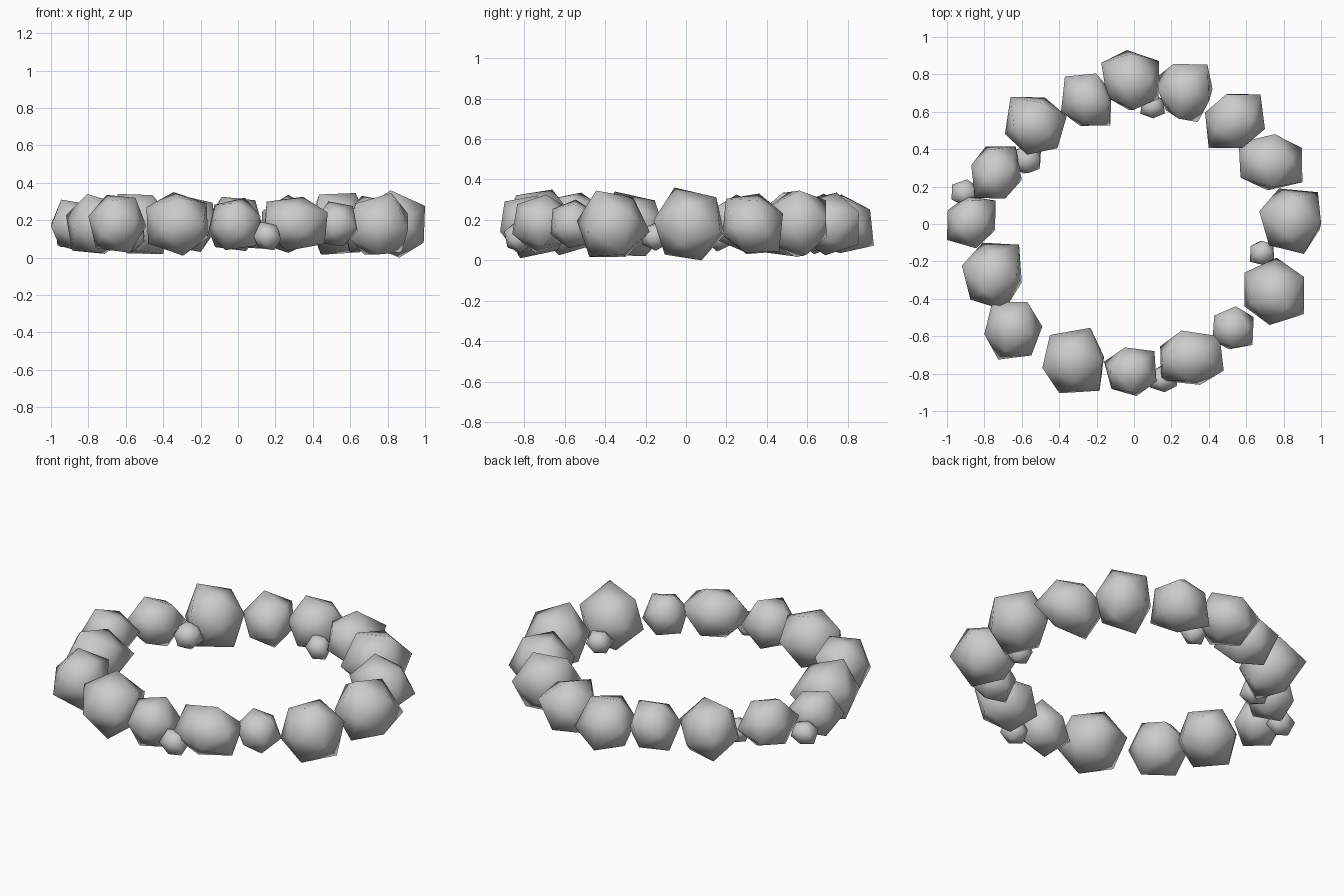
import bpy, bmesh, math, random
from mathutils import Vector, Euler

if "Cube" in bpy.data.objects:
    bpy.data.objects.remove(bpy.data.objects["Cube"])

random.seed(7)

# Base twelve-cornered stone
bm = bmesh.new()
bmesh.ops.create_icosphere(bm, subdivisions=1, radius=1)
bm.verts.index_update()
BASE = [v.co.copy() for v in bm.verts]
FACES = [[v.index for v in f.verts] for f in bm.faces]
bm.free()


def fit(points, size):
    """Scale points so their bounding box has the wanted size, centred at 0."""
    lo = [min(p[i] for p in points) for i in range(3)]
    hi = [max(p[i] for p in points) for i in range(3)]
    s = [size[i] / (hi[i] - lo[i]) for i in range(3)]
    pts = [Vector([(p[i] - (lo[i] + hi[i]) / 2) * s[i] for i in range(3)]) for p in points]
    return pts, max(s) / min(s)


def stone(name, centre, size, corners, jitter=0.12, tries=900):
    """Irregular stone turned so that its outline corners face the given angles."""
    dirs = [Vector((math.cos(math.radians(a)), math.sin(math.radians(a)), 0)) for a in corners]
    best, best_score = None, -1e9
    for _ in range(tries):
        rot = Euler([random.uniform(0, math.tau) for _ in range(3)]).to_matrix()
        raw = [rot @ (p * random.uniform(1 - jitter, 1 + jitter)) for p in BASE]
        pts, stretch = fit(raw, size)
        score = sum(max(p.dot(d) for p in pts) for d in dirs) / max(size) - 0.5 * (stretch - 1)
        if score > best_score:
            best, best_score = pts, score
    mesh = bpy.data.meshes.new(name)
    mesh.from_pydata(best, [], FACES)
    mesh.polygons.foreach_set("use_smooth", [True] * len(FACES))
    ob = bpy.data.objects.new(name, mesh)
    ob.location = centre
    bpy.context.collection.objects.link(ob)


# Large stones: x, y, width, depth, height, three corner directions seen from above
LARGE = [
    (-.02, .77, .31, .32, .29, 94, 31, -49),
    (.27, .70, .30, .31, .31, 104, 25, 174),
    (.54, .55, .32, .29, .33, 56, -17, 174),
    (.73, .33, .34, .30, .30, 88, -36, 170),
    (.835, .015, .33, .35, .36, 35, -52, 97),
    (.75, -.36, .32, .36, .33, 37, -32, -97),
    (.53, -.555, .22, .23, .24, 35, -48, 188),
    (.31, -.715, .34, .29, .29, 52, -7, 198),
    (-.02, -.79, .28, .26, .28, 94, 30, 180),
    (-.325, -.73, .33, .35, .34, 65, -42, -98),
    (-.645, -.57, .31, .31, .31, 98, 8, -112),
    (-.76, -.28, .32, .36, .32, 65, 14, -93),
    (-.87, .01, .26, .28, .26, 38, 180, -85),
    (-.735, .275, .27, .28, .29, 63, -105, 164),
    (-.525, .525, .33, .31, .32, 124, -7, -95),
    (-.255, .665, .27, .28, .30, 63, 136, -74),
]
for i, (x, y, w, d, h, *c) in enumerate(LARGE):
    stone(f"ring_stone_{i + 1}", (x, y, .18), (w, d, h), c)

# Small filler stones: x, y, size
SMALL = [(.10, .63, .13), (.685, -.155, .13), (.157, -.827, .145),
         (-.573, .345, .15), (-.907, .17, .137)]
for i, (x, y, s) in enumerate(SMALL):
    stone(f"small_stone_{i + 1}", (x, y, .115), (s, s, s * 1.05), (90, 210, 330), 0.08, 200)
